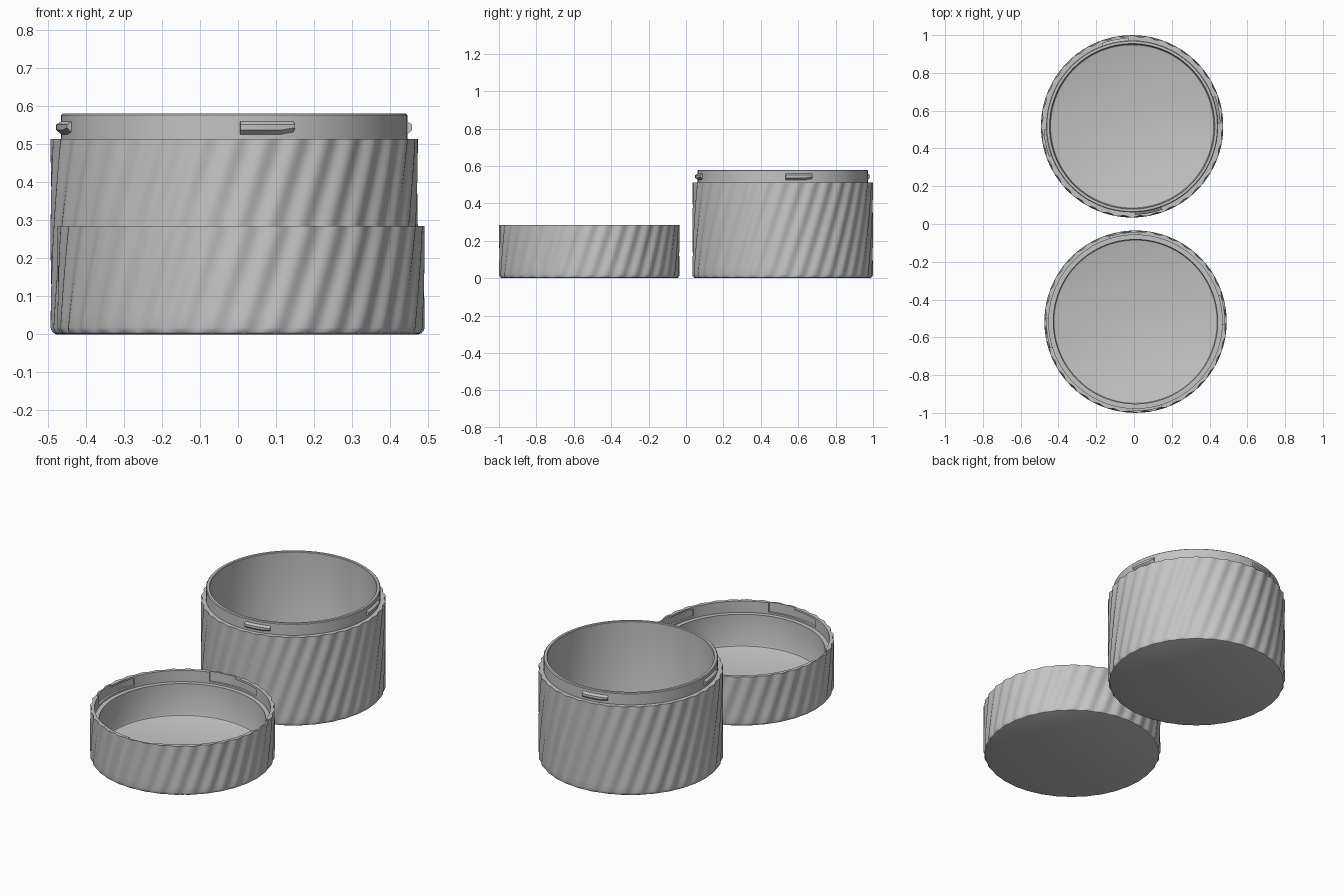
import bpy, bmesh
from math import sin, cos, pi, radians

if "Cube" in bpy.data.objects:
    bpy.data.objects.remove(bpy.data.objects["Cube"], do_unlink=True)

GREY = (0.55, 0.55, 0.55, 1)
mat = bpy.data.materials.new("plain_grey")
mat.use_nodes = True
mat.diffuse_color = GREY
mat.node_tree.nodes["Principled BSDF"].inputs["Base Color"].default_value = GREY

STEPS = 360
RIDGES = 36
DEPTH = 0.004          # half depth of the ridges
TWIST = radians(39)    # ridge lean per unit of height
JAR_AT = (-0.01, 0.517, 0)
LID_AT = (0.008, -0.517, 0)


def add_object(name, bm, at):
    bmesh.ops.recalc_face_normals(bm, faces=bm.faces)
    mesh = bpy.data.meshes.new(name)
    bm.to_mesh(mesh)
    bm.free()
    mesh.materials.append(mat)
    ob = bpy.data.objects.new(name, mesh)
    ob.location = at
    bpy.context.collection.objects.link(ob)
    return ob


def smooth(ob):
    bpy.ops.object.select_all(action="DESELECT")
    ob.select_set(True)
    bpy.context.view_layer.objects.active = ob
    bpy.ops.object.shade_smooth_by_angle(angle=radians(30))


def bridge(bm, a, b):
    n = len(a)
    for i in range(n):
        j = (i + 1) % n
        bm.faces.new((a[i], a[j], b[j], b[i]))


def twisted_wall(top, levels):
    """Outer wall points: radius, height, ridge strength."""
    wall = [(0.466, 0, 0), (0.473, 0.003, 0.3), (0.4775, 0.012, 0.9)]
    base = 0.018
    for k in range(levels + 1):
        wall.append((0.4785, base + (top - base) * k / levels, 1))
    return wall


def vessel(name, wall, inside, at):
    """Spin a twisted ridged wall and a plain inside into a closed cup."""
    bm = bmesh.new()
    top = wall[-1][1]
    rings = []
    for r, z, w in wall + [(r, z, 0) for r, z in inside]:
        turn = TWIST * (z if w or z == 0 else top)
        ring = []
        for i in range(STEPS):
            a = 2 * pi * i / STEPS
            rr = r + w * DEPTH * cos(RIDGES * a)
            ring.append(bm.verts.new((rr * cos(a + turn), rr * sin(a + turn), z)))
        rings.append(ring)
    for a, b in zip(rings, rings[1:]):
        bridge(bm, a, b)
    bm.faces.new(rings[0])
    bm.faces.new(rings[-1])
    return add_object(name, bm, at)


def arc_block(bm, section, start, end, lift=0, n=16):
    """Sweep a closed section along an arc; lift slants its first corner at the end."""
    rings = []
    for k in range(n + 1):
        t = k / n
        a = radians(start + (end - start) * t)
        rise = lift * max(0, (t - 0.75) / 0.25)
        ring = []
        for i, (r, z) in enumerate(section):
            zz = z + (rise if i < 2 else 0)
            ring.append(bm.verts.new((r * cos(a), r * sin(a), zz)))
        rings.append(ring)
    for a, b in zip(rings, rings[1:]):
        bridge(bm, a, b)
    bm.faces.new(rings[0])
    bm.faces.new(rings[-1])


def box_section(r0, r1, z0, z1):
    return [(r0, z0), (r1, z0), (r1, z1), (r0, z1)]


# Jar body with plain neck and rounded inner floor
jar = vessel("jar_body", twisted_wall(0.513, 14), [
    (0.455, 0.513), (0.455, 0.576), (0.451, 0.58), (0.438, 0.58),
    (0.435, 0.577), (0.435, 0.045), (0.432, 0.038), (0.425, 0.035)], JAR_AT)
smooth(jar)

# Four locking lugs round the neck
lug = [(0.452, 0.523), (0.468, 0.537), (0.468, 0.551), (0.452, 0.562)]
for q in range(4):
    bm = bmesh.new()
    arc_block(bm, lug, q * 90 + 2, q * 90 + 20, lift=0.006)
    smooth(add_object("neck_lug_%d" % (q + 1), bm, JAR_AT))

# Lid, lying upside down, with a stepped ledge inside
lid = vessel("lid", twisted_wall(0.285, 8), [
    (0.459, 0.285), (0.459, 0.22), (0.435, 0.22),
    (0.435, 0.045), (0.432, 0.038), (0.425, 0.035)], LID_AT)

# L-shaped locking slots: an open entry and a channel beside it
cuts = {
    "slot_channel": (box_section(0.45, 0.4705, 0.23, 0.274), 68, 107),
    "slot_entry": (box_section(0.45, 0.4703, 0.2305, 0.3), 88, 107.1),
}
for name, (section, start, end) in cuts.items():
    bm = bmesh.new()
    for q in range(4):
        arc_block(bm, section, start + q * 90, end + q * 90)
    cutter = add_object(name, bm, LID_AT)
    cutter.hide_render = True
    mod = lid.modifiers.new(name, "BOOLEAN")
    mod.operation = "DIFFERENCE"
    mod.solver = "EXACT"
    mod.object = cutter
    bpy.context.view_layer.objects.active = lid
    bpy.ops.object.modifier_apply(modifier=name)
    bpy.data.objects.remove(cutter, do_unlink=True)
smooth(lid)
